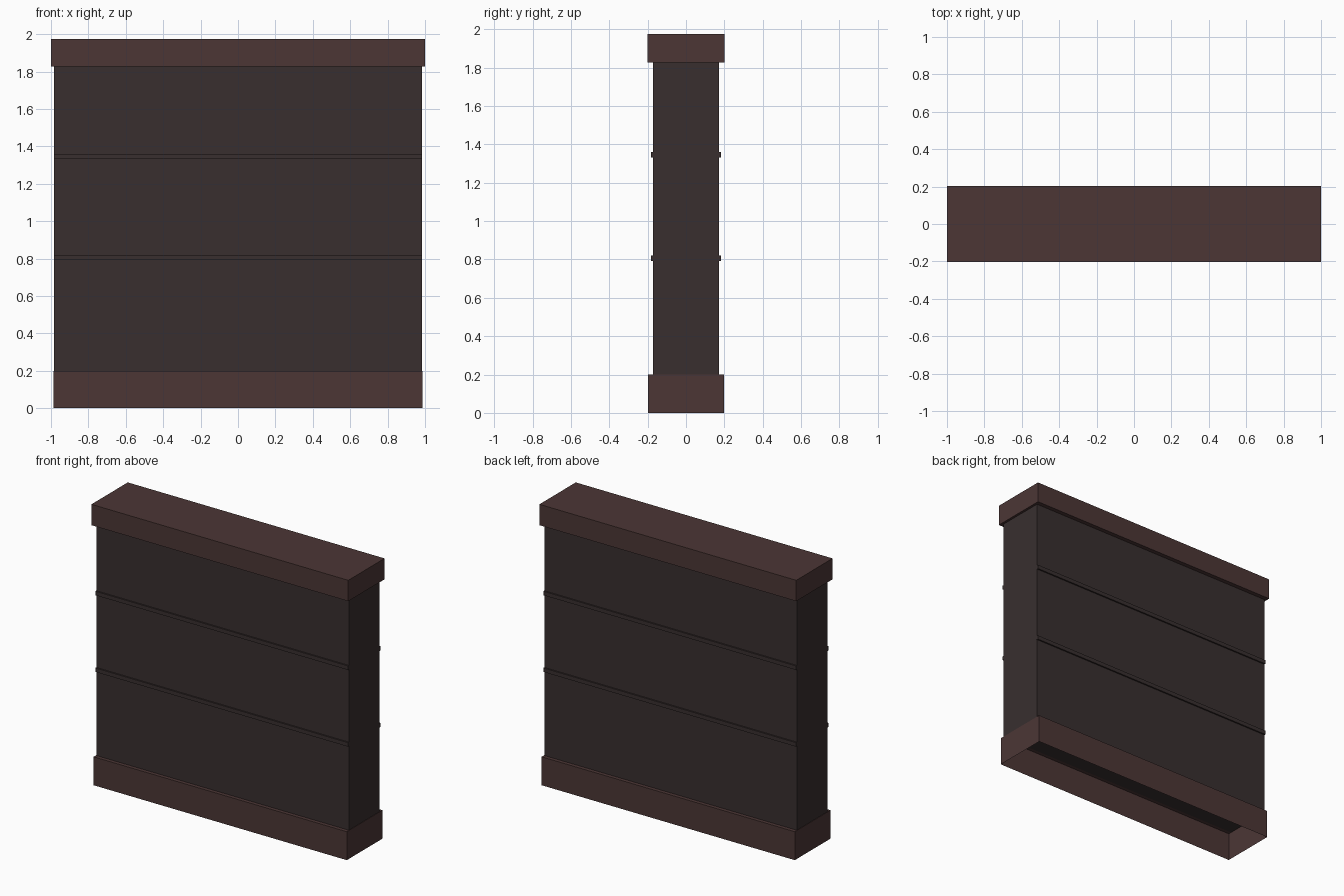
import bpy
import bmesh

if "Cube" in bpy.data.objects:
    bpy.data.objects.remove(bpy.data.objects["Cube"])


def material(name, rgb):
    m = bpy.data.materials.new(name)
    m.diffuse_color = (*rgb, 1.0)
    m.use_nodes = True
    m.node_tree.nodes["Principled BSDF"].inputs["Base Color"].default_value = m.diffuse_color
    return m


trim = material("reddish brown trim", (0.072, 0.037, 0.036))
dark = material("dark brown panel", (0.040, 0.028, 0.028))


def box(name, half_x, y0, y1, z0, z1, mat):
    """Flat-sided box centred on x, returned as an object."""
    bm = bmesh.new()
    bmesh.ops.create_cube(bm, size=1)
    for v in bm.verts:
        v.co.x *= 2 * half_x
        v.co.y = y1 if v.co.y > 0 else y0
        v.co.z = z1 if v.co.z > 0 else z0
    mesh = bpy.data.meshes.new(name)
    bm.to_mesh(mesh)
    bm.free()
    mesh.materials.append(mat)
    obj = bpy.data.objects.new(name, mesh)
    bpy.context.collection.objects.link(obj)
    return obj


# Main slab, its underside just below the roof of the hollow base
box("wall_body", 0.983, -0.172, 0.172, 0.198, 1.84, dark)

# Overhanging cap
box("top_cap", 1.0, -0.202, 0.202, 1.828, 1.975, trim)

# Base plinth, open underneath
base = box("base_plinth", 0.986, -0.198, 0.198, 0.0, 0.2, trim)
bm = bmesh.new()
bm.from_mesh(base.data)
bm.normal_update()
bottom = [f for f in bm.faces if f.normal.z < -0.5]
bmesh.ops.delete(bm, geom=bottom, context='FACES_ONLY')
bm.to_mesh(base.data)
bm.free()

# Two thin horizontal strips on each broad side
for level, z in (("lower", 0.792), ("upper", 1.332)):
    for side, s in (("front", -1), ("back", 1)):
        ys = sorted((s * 0.165, s * 0.182))
        box(f"{level}_strip_{side}", 0.984, ys[0], ys[1], z, z + 0.028, dark)
